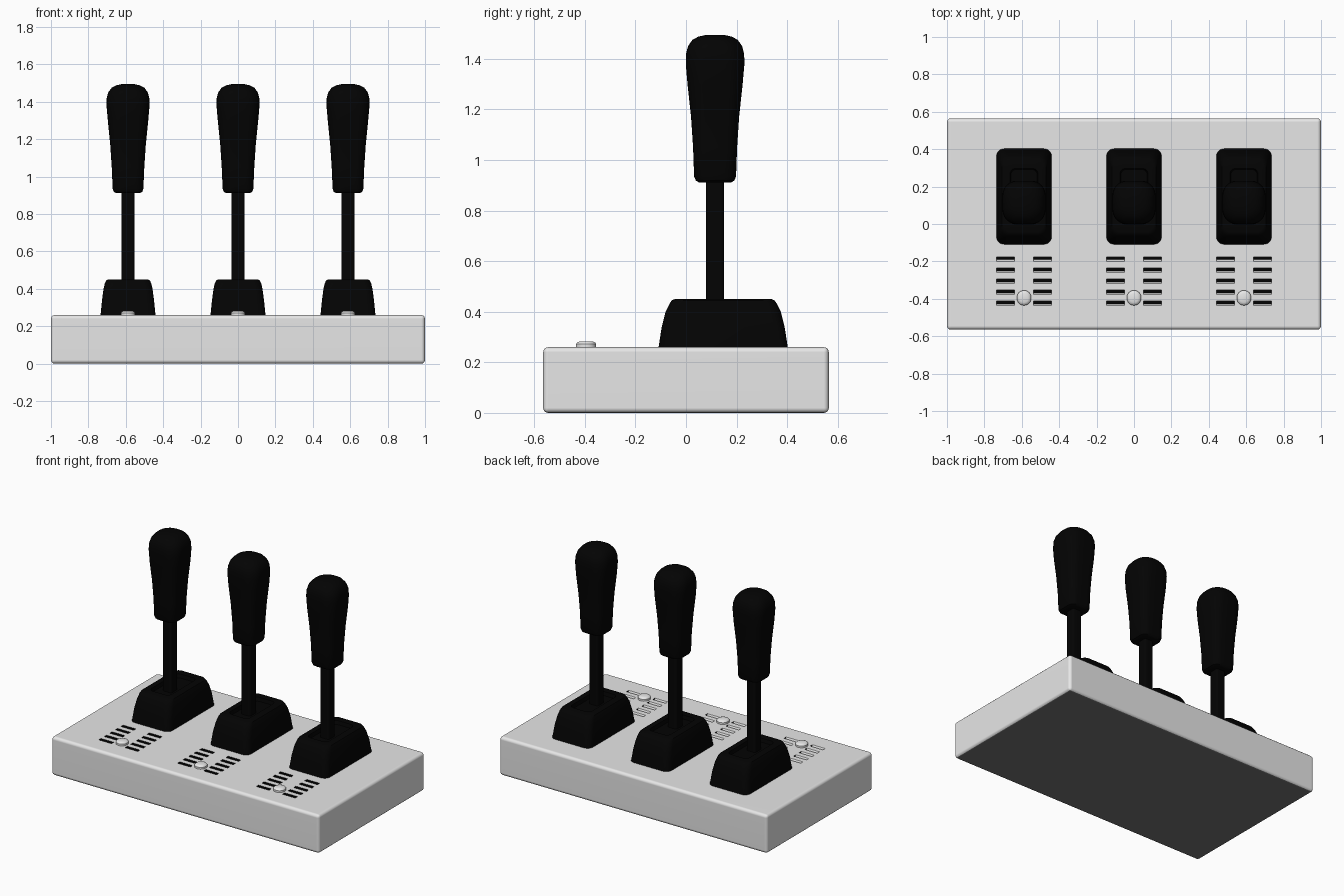
import bpy, bmesh, math
from mathutils import Vector

if "Cube" in bpy.data.objects:
    bpy.data.objects.remove(bpy.data.objects["Cube"], do_unlink=True)


def material(name, value):
    m = bpy.data.materials.new(name)
    m.use_nodes = True
    colour = (value, value, value, 1)
    m.diffuse_color = colour
    m.node_tree.nodes["Principled BSDF"].inputs["Base Color"].default_value = colour
    return m


GREY = material("light grey", 0.8)
BLACK = material("black", 0.001)
DARK = material("dark grey", 0.17)


def finish(bm, name, mat, location=(0, 0, 0)):
    bmesh.ops.recalc_face_normals(bm, faces=bm.faces)
    mesh = bpy.data.meshes.new(name)
    bm.to_mesh(mesh)
    bm.free()
    ob = bpy.data.objects.new(name, mesh)
    ob.location = location
    mesh.materials.append(mat)
    bpy.context.collection.objects.link(ob)
    return ob


def activate(ob):
    bpy.ops.object.select_all(action='DESELECT')
    ob.select_set(True)
    bpy.context.view_layer.objects.active = ob


def smooth(ob, degrees=35):
    activate(ob)
    bpy.ops.object.shade_smooth_by_angle(angle=math.radians(degrees))


def outline(hx, hy, r, steps=6):
    """Rounded rectangle around the origin."""
    pts = []
    for i, (sx, sy) in enumerate([(1, 1), (-1, 1), (-1, -1), (1, -1)]):
        for k in range(steps + 1):
            a = math.pi / 2 * (i + k / steps)
            pts.append((sx * (hx - r) + r * math.cos(a), sy * (hy - r) + r * math.sin(a)))
    return pts


def loft(name, rings, mat, location):
    """Skin stacked rounded rectangles given as (z, half x, half y, radius)."""
    bm = bmesh.new()
    loops = [[bm.verts.new((x, y, z)) for x, y in outline(hx, hy, r)]
             for z, hx, hy, r in rings]
    for a, b in zip(loops, loops[1:]):
        for i in range(len(a)):
            j = (i + 1) % len(a)
            bm.faces.new((a[i], a[j], b[j], b[i]))
    bm.faces.new(loops[0])
    bm.faces.new(loops[-1])
    smooth(finish(bm, name, mat, location))


def prism(bm, profile, x, half):
    """Extrude a (y, z) profile along x."""
    ends = [[bm.verts.new((x + s * half, y, z)) for y, z in profile] for s in (-1, 1)]
    n = len(profile)
    for i in range(n):
        j = (i + 1) % n
        bm.faces.new((ends[0][i], ends[0][j], ends[1][j], ends[1][i]))
    bm.faces.new(ends[0])
    bm.faces.new(ends[1])


LEVERS = [("right", -0.588), ("middle", 0), ("left", 0.588)]
TOP = 0.26

# Base box with softened edges
bm = bmesh.new()
bmesh.ops.create_cube(bm, size=1)
for v in bm.verts:
    v.co = Vector((v.co.x * 2, v.co.y * 1.13, (v.co.z + 0.5) * TOP))
bmesh.ops.bevel(bm, geom=list(bm.edges), offset=0.02, segments=3, profile=0.5,
                affect='EDGES')
base = finish(bm, "base_box", GREY)
base.data.materials.append(BLACK)
base.data.materials.append(DARK)

# Vent slots cut into the top, each with a sloped front lip
bm = bmesh.new()
for _, x in LEVERS:
    for row in range(5):
        y = -0.189 - 0.059 * row
        slot = [(y - 0.012, TOP + 0.01), (y - 0.012, TOP), (y - 0.002, TOP - 0.02),
                (y + 0.012, TOP - 0.02), (y + 0.012, TOP + 0.01)]
        for side in (-1, 1):
            prism(bm, slot, x + side * 0.098, 0.048)
cutter = finish(bm, "slot_cutter", GREY)
cutter.hide_render = True
cut = base.modifiers.new("slots", 'BOOLEAN')
cut.operation = 'DIFFERENCE'
cut.solver = 'EXACT'
cut.object = cutter
activate(base)
bpy.ops.object.modifier_apply(modifier=cut.name)
bpy.data.objects.remove(cutter, do_unlink=True)
smooth(base)
base.modifiers.new("flat_sides", 'WEIGHTED_NORMAL').keep_sharp = True

# Black slot floors and back walls, dark underside
for face in base.data.polygons:
    c, n = face.center, face.normal
    inside = abs(c.x) < 0.9 and abs(c.y) < 0.5 and 0.2 < c.z < TOP - 0.001
    if n.z < -0.9:
        face.material_index = 2
    else:
        face.material_index = 1 if inside and n.y < 0.3 else 0

# Section stacks for the repeated parts
BOOT = [(TOP - 0.01, 0.148, 0.257, 0.04), (0.34, 0.139, 0.243, 0.04),
        (0.40, 0.131, 0.228, 0.045), (0.43, 0.124, 0.213, 0.045),
        (0.445, 0.117, 0.203, 0.045), (0.45, 0.108, 0.192, 0.045),
        (0.45, 0.075, 0.15, 0.03), (0.425, 0.07, 0.145, 0.03)]
SHAFT = [(0.4, 0.034, 0.035, 0.012), (0.94, 0.034, 0.035, 0.012)]
GRIP = [(0.912, 0.062, 0.065, 0.035), (0.919, 0.076, 0.076, 0.04),
        (0.935, 0.082, 0.083, 0.045), (1.05, 0.087, 0.087, 0.05),
        (1.17, 0.095, 0.095, 0.055), (1.3, 0.108, 0.109, 0.065),
        (1.38, 0.115, 0.116, 0.075), (1.42, 0.114, 0.115, 0.08),
        (1.45, 0.106, 0.107, 0.08), (1.475, 0.088, 0.09, 0.075),
        (1.488, 0.064, 0.066, 0.058), (1.495, 0.033, 0.034, 0.03)]
KNOB = [(TOP - 0.01, 0.038, 0.04, 0.037), (0.272, 0.038, 0.04, 0.037),
        (0.279, 0.033, 0.035, 0.032), (0.283, 0.022, 0.024, 0.021)]

# Boot, shaft, grip and slider knob for each lever
for side, x in LEVERS:
    loft(side + "_lever_boot", BOOT, BLACK, (x, 0.147, 0))
    loft(side + "_lever_shaft", SHAFT, BLACK, (x, 0.115, 0))
    loft(side + "_lever_grip", GRIP, BLACK, (x, 0.115, 0))
    loft(side + "_slider_knob", KNOB, GREY, (x, -0.395, 0))
